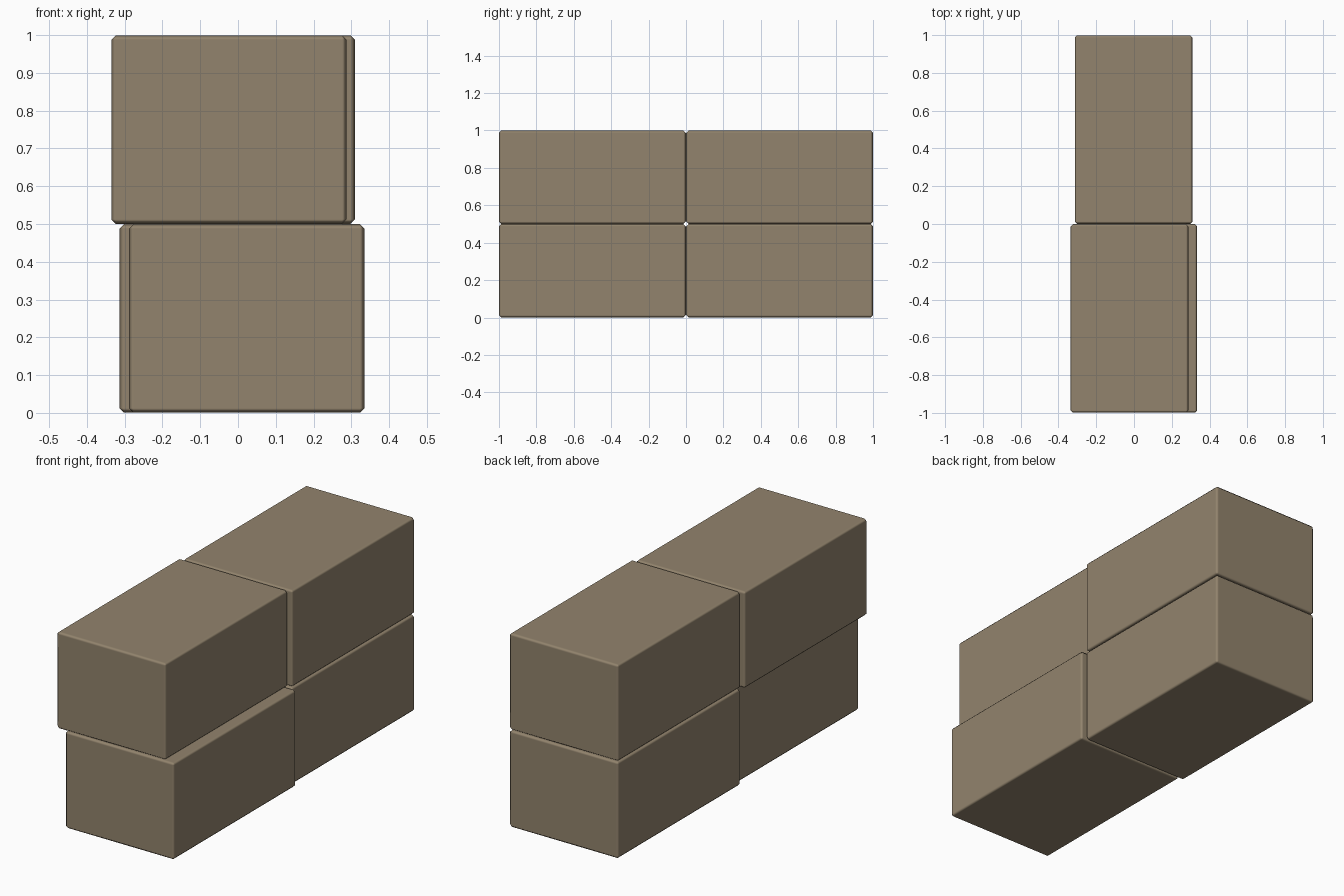
import bpy

if "Cube" in bpy.data.objects:
    bpy.data.objects.remove(bpy.data.objects["Cube"])

stone = bpy.data.materials.new("brown_stone")
stone.diffuse_color = (0.29, 0.23, 0.153, 1)
stone.use_nodes = True
stone.node_tree.nodes["Principled BSDF"].inputs["Base Color"].default_value = stone.diffuse_color


def block(name, x, y, z):
    """Chamfered brick centred at the given point."""
    bpy.ops.mesh.primitive_cube_add(size=1, location=(x, y, z))
    ob = bpy.context.object
    ob.name = name
    ob.scale = (0.623, 0.998, 0.499)
    bpy.ops.object.transform_apply(location=False, rotation=False, scale=True)
    ob.data.materials.append(stone)
    # Worn edges, with the large faces kept flat
    bevel = ob.modifiers.new("chamfer", 'BEVEL')
    bevel.width = 0.012
    bevel.segments = 1
    bevel.harden_normals = True
    bpy.ops.object.shade_smooth()


# Back pair is aligned, front pair is shifted sideways in opposite directions
block("lower_back_block", -0.002, 0.5, 0.25)
block("upper_back_block", -0.002, 0.5, 0.75)
block("lower_front_block", 0.023, -0.5, 0.25)
block("upper_front_block", -0.024, -0.5, 0.75)
